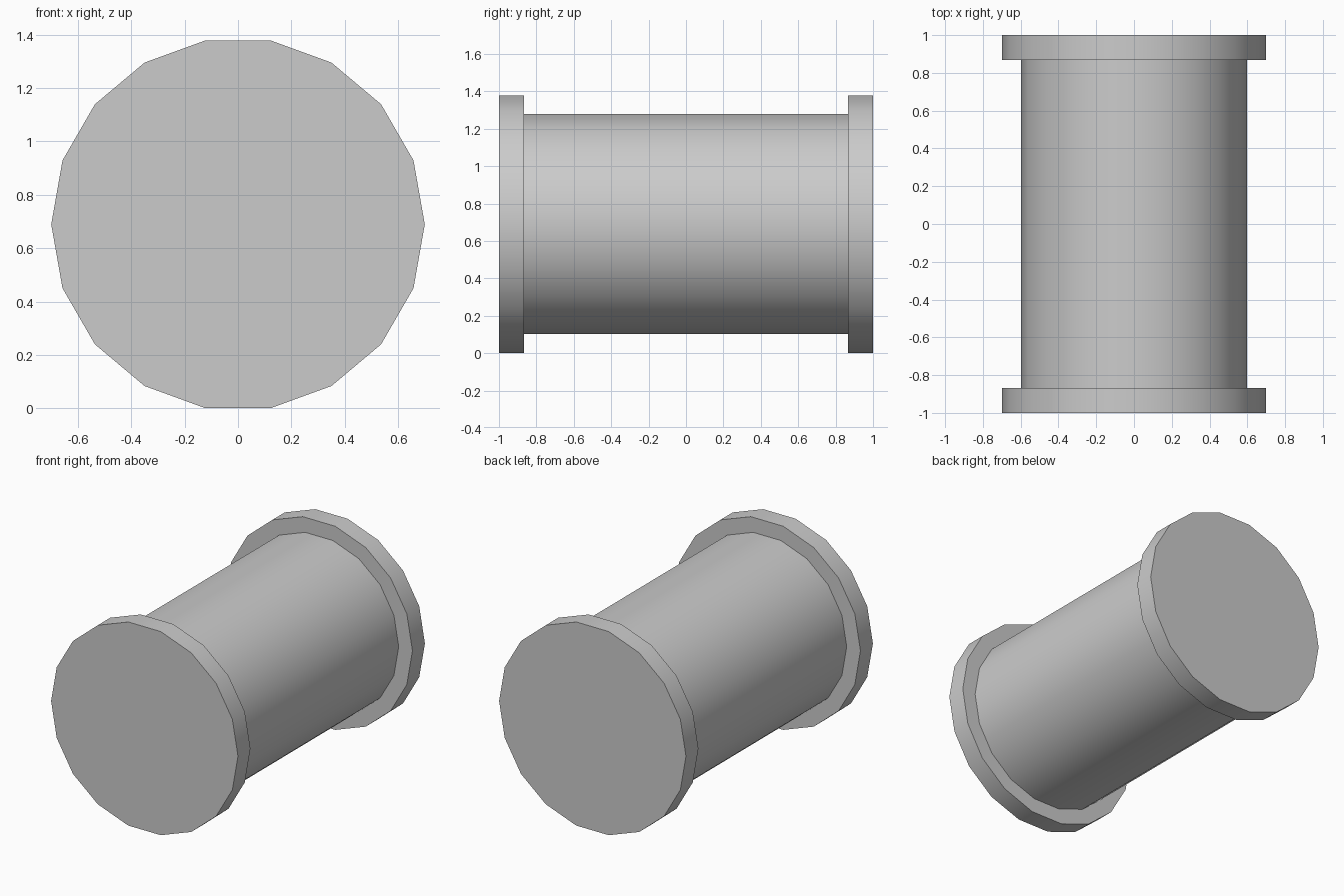
import bpy, bmesh
from math import cos, sin, tau, radians

if "Cube" in bpy.data.objects:
    bpy.data.objects.remove(bpy.data.objects["Cube"])

SIDES = 18
FLANGE_R, BARREL_R = 0.70, 0.597
CENTRE_Z = FLANGE_R * sin(radians(80))  # flat side rests on z = 0

# half-section of the spool along y: (y, radius)
profile = [(-1, FLANGE_R), (-0.867, FLANGE_R), (-0.867, BARREL_R),
           (0.867, BARREL_R), (0.867, FLANGE_R), (1, FLANGE_R)]

bm = bmesh.new()
rings = [[bm.verts.new((r * cos(tau * i / SIDES), y, CENTRE_Z + r * sin(tau * i / SIDES)))
          for i in range(SIDES)] for y, r in profile]

# walls of flanges and barrel
for a, b in zip(rings, rings[1:]):
    for i in range(SIDES):
        j = (i + 1) % SIDES
        bm.faces.new((a[i], a[j], b[j], b[i]))

# end caps
bm.faces.new(rings[0])
bm.faces.new(rings[-1])
bmesh.ops.recalc_face_normals(bm, faces=bm.faces)

mesh = bpy.data.meshes.new("flanged_spool")
bm.to_mesh(mesh)
bm.free()
spool = bpy.data.objects.new("flanged_spool", mesh)
bpy.context.collection.objects.link(spool)

# smooth round walls, crisp rims
bpy.context.view_layer.objects.active = spool
spool.select_set(True)
bpy.ops.object.shade_smooth_by_angle(angle=radians(30))
